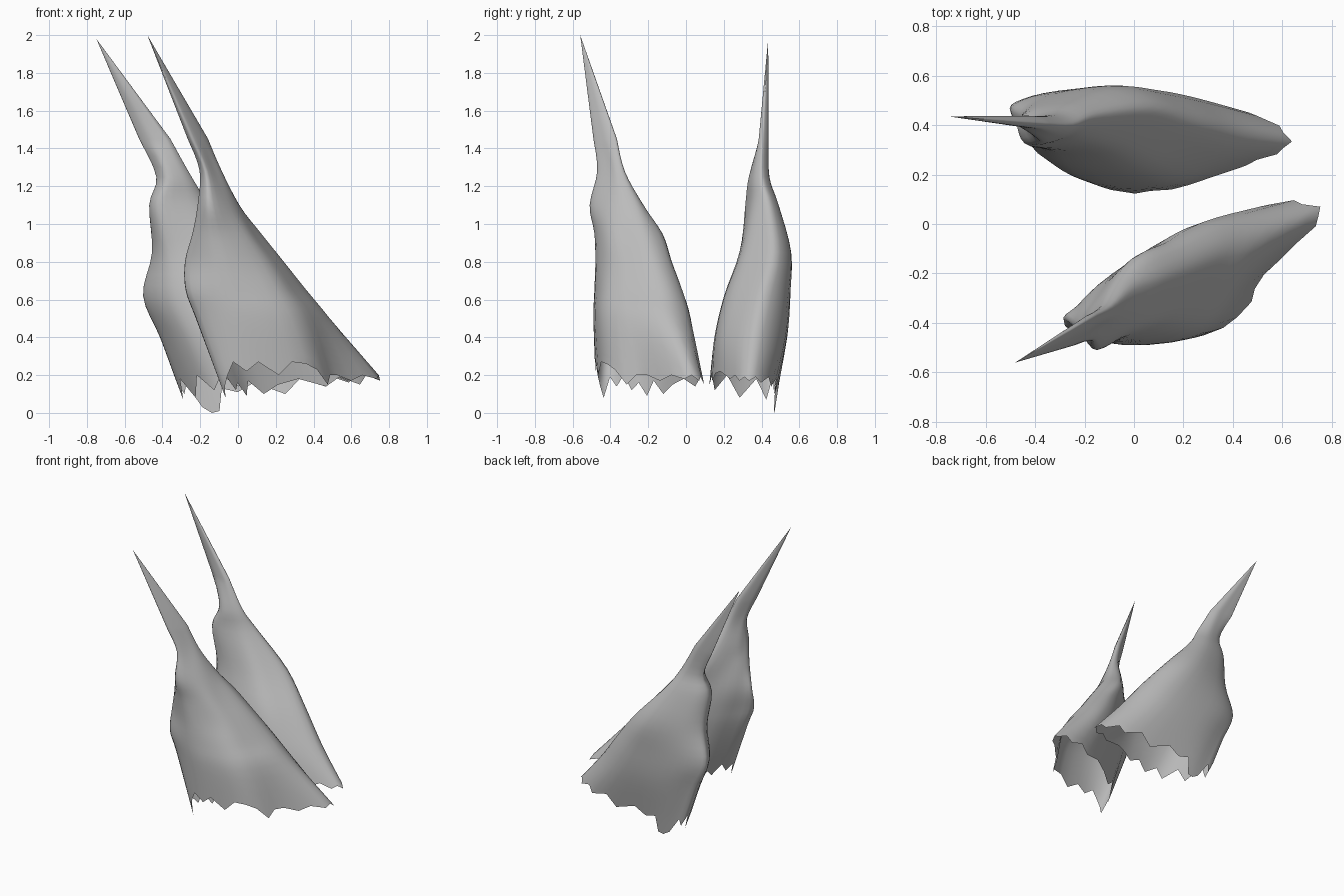
import bpy
from mathutils import Vector

COLS = 4   # columns between neighbouring anchor points
ROWS = 4   # rows between neighbouring cross-sections

grey = bpy.data.materials.new("plain_grey")
grey.diffuse_color = (0.5, 0.5, 0.5, 1)


def catmull(a, b, c, d, t):
    return 0.5 * (2 * b + (c - a) * t + (2 * a - 5 * b + 4 * c - d) * t * t
                  + (3 * b - a - 3 * c + d) * t ** 3)


def closed_ring(z, flat):
    """Smooth closed cross-section through a few anchor points."""
    p = [Vector((flat[i], flat[i + 1], z)) for i in range(0, len(flat), 2)]
    n = len(p)
    return [catmull(p[i - 1], p[i], p[(i + 1) % n], p[(i + 2) % n], k / COLS)
            for i in range(n) for k in range(COLS)]


def horn_shell(name, tip, sections, hem):
    """Open hollow shell: spike on top, lofted body, ragged hem."""
    tip = Vector(tip)
    keys = [closed_ring(z, flat) for z, flat in sections]
    n, last = len(keys[0]), len(keys) - 1

    # ragged hem: slide each bottom point along its wall to its own height
    for c in range(n):
        low, up = keys[last][c], keys[last - 1][c]
        keys[last][c] = low + (up - low) * ((hem[c] - low.z) / (up.z - low.z))

    # spike rows, then body rows
    rings = [[tip.lerp(v, f) for v in keys[0]] for f in (0.02, 0.35, 0.7)]
    for i in range(last):
        a, d = keys[max(i - 1, 0)], keys[min(i + 2, last)]
        for k in range(ROWS):
            rings.append([catmull(a[c], keys[i][c], keys[i + 1][c], d[c], k / ROWS)
                          for c in range(n)])
    rings.append(keys[last])

    verts = [tip] + [v for r in rings for v in r]
    faces = [(0, 1 + c, 1 + (c + 1) % n) for c in range(n)]
    for r in range(len(rings) - 1):
        for c in range(n):
            a, b = 1 + r * n + c, 1 + r * n + (c + 1) % n
            faces.append((a, a + n, b + n, b))

    mesh = bpy.data.meshes.new(name)
    mesh.from_pydata(verts, [], faces)
    mesh.materials.append(grey)
    mesh.shade_smooth()
    obj = bpy.data.objects.new(name, mesh)
    bpy.context.collection.objects.link(obj)
    return obj


# anchors per section: left, front left, front right, right side,
# right end, back, back left, left side
front_sections = [
    (1.45, (-.265, -.46, -.24, -.49, -.19, -.44, -.165, -.40,
            -.16, -.37, -.19, -.37, -.24, -.41, -.26, -.435)),
    (1.28, (-.20, -.43, -.17, -.47, -.12, -.41, -.09, -.37,
            -.09, -.33, -.13, -.33, -.18, -.38, -.20, -.405)),
    (1.10, (-.21, -.44, -.15, -.51, -.05, -.43, .00, -.34,
            .00, -.25, -.07, -.23, -.17, -.33, -.205, -.39)),
    (0.95, (-.235, -.42, -.13, -.485, .03, -.42, .09, -.32,
            .12, -.20, .02, -.125, -.14, -.27, -.22, -.35)),
    (0.80, (-.275, -.39, -.10, -.48, .12, -.41, .205, -.29,
            .24, -.15, .13, -.075, -.11, -.22, -.23, -.33)),
    (0.65, (-.275, -.415, -.07, -.485, .20, -.43, .31, -.28,
            .36, -.10, .22, -.02, -.07, -.19, -.20, -.32)),
    (0.50, (-.22, -.415, -.02, -.49, .28, -.44, .42, -.26,
            .485, -.07, .33, .025, -.01, -.16, -.15, -.30)),
    (0.20, (-.11, -.43, .05, -.48, .38, -.415, .525, -.205,
            .745, .03, .53, .075, .10, -.13, -.04, -.29)),
]
front_hem = [.08, .14, .20, .27, .22, .27, .20, .27,
             .26, .23, .15, .20, .20, .17, .20, .18,
             .20, .17, .20, .15, .19, .14, .18, .15,
             .10, .17, .09, .16, .12, .20, .14, .19]

back_sections = [
    (1.45, (-.52, .43, -.46, .395, -.39, .385, -.365, .395,
            -.36, .41, -.40, .435, -.46, .437, -.51, .435)),
    (1.25, (-.43, .40, -.38, .335, -.30, .35, -.255, .38,
            -.25, .41, -.31, .44, -.38, .435, -.42, .42)),
    (1.10, (-.47, .385, -.42, .315, -.25, .34, -.17, .39,
            -.15, .45, -.24, .49, -.375, .475, -.445, .44)),
    (0.85, (-.45, .41, -.36, .30, -.10, .29, .02, .37,
            .08, .475, -.07, .555, -.305, .53, -.43, .475)),
    (0.62, (-.495, .44, -.33, .245, .02, .205, .19, .30,
            .27, .42, .10, .54, -.24, .545, -.45, .505)),
    (0.40, (-.41, .44, -.24, .19, .10, .155, .31, .24,
            .44, .37, .25, .51, -.12, .535, -.34, .50)),
    (0.18, (-.33, .43, -.15, .16, .15, .14, .45, .235,
            .63, .335, .43, .46, -.03, .495, -.25, .48)),
]
back_hem = [.07, .18, .08, .20, .12, .20, .14, .21,
            .17, .21, .22, .20, .18, .20, .17, .19,
            .17, .19, .16, .19, .14, .18, .10, .16,
            .11, .13, .01, .00, .03, .15, .10, .19]

horn_shell("front_horn_shell", (-.48, -.56, 2.0), front_sections, front_hem)
horn_shell("back_horn_shell", (-.75, .435, 1.98), back_sections, back_hem)
